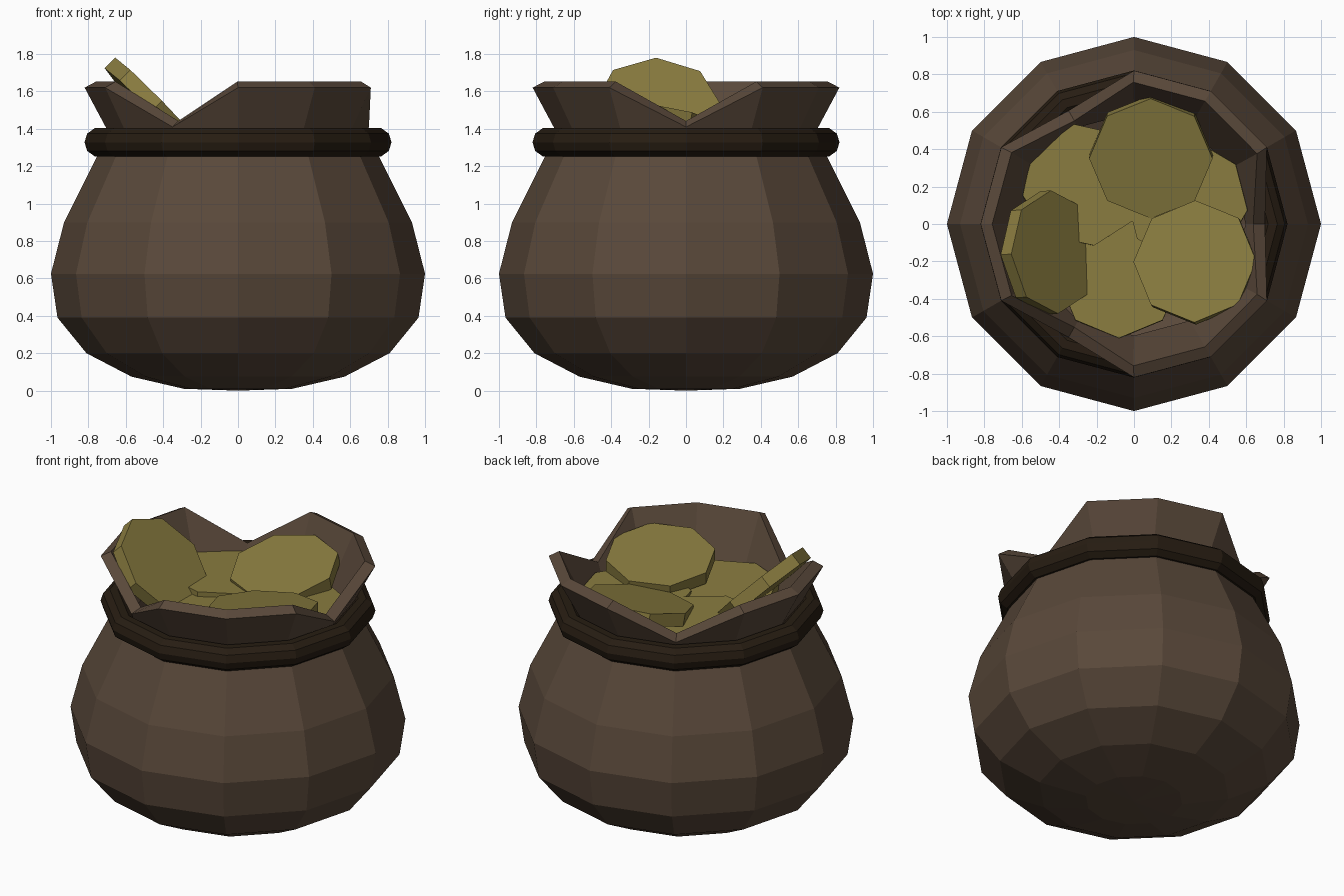
import bpy, bmesh, math
from mathutils import Vector, Matrix

if "Cube" in bpy.data.objects:
    bpy.data.objects.remove(bpy.data.objects["Cube"])


def material(name, rgb):
    m = bpy.data.materials.new(name)
    m.diffuse_color = (*rgb, 1)
    m.use_nodes = True
    m.node_tree.nodes["Principled BSDF"].inputs["Base Color"].default_value = m.diffuse_color
    return m


CLOTH = material("cloth", (0.10, 0.065, 0.042))
ROPE = material("rope", (0.02, 0.012, 0.006))
GOLD = material("gold", (0.25, 0.20, 0.05))


def make_object(name, bm, mat):
    bmesh.ops.recalc_face_normals(bm, faces=bm.faces)
    me = bpy.data.meshes.new(name)
    bm.to_mesh(me)
    bm.free()
    me.materials.append(mat)
    ob = bpy.data.objects.new(name, me)
    bpy.context.collection.objects.link(ob)
    return ob


# Bag: 12-sided lathe, the rim dips at three notches
SIDES = 12
PROFILE = [(0.29, 0.01), (0.57, 0.075), (0.81, 0.20), (0.965, 0.39), (1.0, 0.625),
           (0.93, 0.90), (0.75, 1.26), (0.665, 1.33), (0.82, 1.62)]
NOTCH = (0.70, 1.41)

bm = bmesh.new()
rings = []
for k, (r, z) in enumerate(PROFILE):
    ring = []
    for i in range(SIDES):
        a = math.tau * i / SIDES
        rr, zz = NOTCH if k == len(PROFILE) - 1 and i % 4 == 0 else (r, z)
        ring.append(bm.verts.new((rr * math.cos(a), rr * math.sin(a), zz)))
    rings.append(ring)
base = bm.verts.new((0, 0, 0))
for i in range(SIDES):
    j = (i + 1) % SIDES
    bm.faces.new((base, rings[0][j], rings[0][i]))
    for lo, hi in zip(rings, rings[1:]):
        bm.faces.new((lo[i], lo[j], hi[j], hi[i]))
# An open bowl: make sure the normals point outward before thickening
bag = make_object("bag", bm, CLOTH)
if bag.data.polygons[0].normal.z > 0:
    bag.data.flip_normals()
mod = bag.modifiers.new("thickness", 'SOLIDIFY')
mod.thickness = 0.07
mod.offset = -1

# Rope ring round the neck
bpy.ops.mesh.primitive_torus_add(major_segments=SIDES, minor_segments=10,
                                 major_radius=0.742, minor_radius=0.079,
                                 location=(0, 0, 1.328))
rope = bpy.context.object
rope.name = "neck_rope"
rope.data.materials.append(ROPE)


# Coins: eight-sided discs placed by top-face centre and normal
def coin(name, top, normal, spin=0.0, radius=0.33, thick=0.08):
    n = Vector(normal).normalized()
    bm = bmesh.new()
    bmesh.ops.create_cone(bm, cap_ends=True, segments=8, radius1=radius,
                          radius2=radius, depth=thick)
    rot = Vector((0, 0, 1)).rotation_difference(n).to_matrix().to_4x4()
    place = Matrix.Translation(Vector(top) - n * thick / 2)
    bm.transform(place @ rot @ Matrix.Rotation(math.radians(spin), 4, 'Z'))
    make_object(name, bm, GOLD)


coin("coin_leaning", (-0.425, -0.15, 1.545), (0.71, 0.05, 0.70), 3)
coin("coin_back", (0.09, 0.35, 1.48), (-0.02, -0.24, 0.97), 0)
coin("coin_right", (0.325, -0.20, 1.50), (-0.10, 0.15, 0.98), 0)
coin("coin_low_left", (-0.27, 0.21, 1.40), (0.03, 0.02, 1), 10)
coin("coin_low_front", (-0.08, -0.28, 1.38), (0, 0.04, 1), 0)
coin("coin_low_right", (0.28, 0.12, 1.40), (-0.03, 0, 1), -8)
